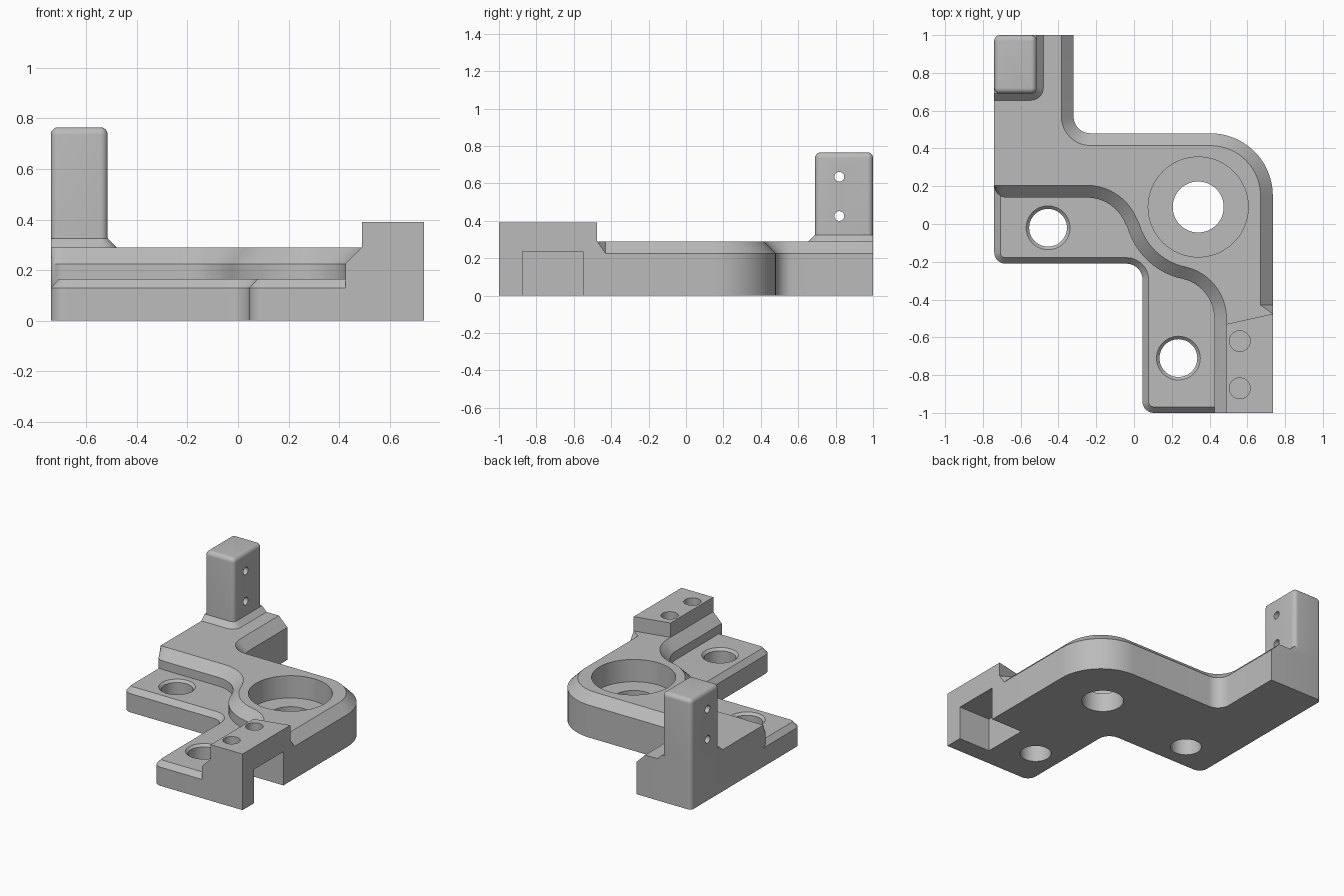
import bpy, bmesh
from math import sin, cos, pi, radians, atan2, degrees

if "Cube" in bpy.data.objects:
    bpy.data.objects.remove(bpy.data.objects["Cube"], do_unlink=True)

grey = bpy.data.materials.new("plain grey")
grey.use_nodes = True
GREY = (0.5, 0.5, 0.5, 1)
grey.diffuse_color = GREY
grey.node_tree.nodes["Principled BSDF"].inputs["Base Color"].default_value = GREY


def finish(bm, name):
    bmesh.ops.recalc_face_normals(bm, faces=bm.faces)
    mesh = bpy.data.meshes.new(name)
    bm.to_mesh(mesh)
    bm.free()
    mesh.materials.append(grey)
    ob = bpy.data.objects.new(name, mesh)
    bpy.context.collection.objects.link(ob)
    return ob


def loft(name, outline, layers):
    """Stack an outline at (height, inset) layers and cap both ends."""
    bm = bmesh.new()
    rings = [[bm.verts.new((x, y, z)) for x, y in outline(o)] for z, o in layers]
    for low, high in zip(rings, rings[1:]):
        for i in range(len(low)):
            bm.faces.new((low[i - 1], low[i], high[i], high[i - 1]))
    bm.faces.new(rings[0])
    bm.faces.new(rings[-1])
    return finish(bm, name)


def hull(name, points):
    bm = bmesh.new()
    for p in points:
        bm.verts.new(p)
    bmesh.ops.convex_hull(bm, input=bm.verts)
    return finish(bm, name)


def box(name, xs, ys, zs):
    return hull(name, [(x, y, z) for x in xs for y in ys for z in zs])


def arc(cx, cy, r, start, end, n=8):
    angles = [radians(start + (end - start) * i / n) for i in range(n + 1)]
    return [(cx + r * cos(a), cy + r * sin(a)) for a in angles]


def drill(x, y, layers):
    return loft("drill", lambda r: arc(x, y, r, 0, 352.5, 47), layers)


def combine(target, other, operation):
    mod = target.modifiers.new("combine", 'BOOLEAN')
    mod.operation = operation
    mod.solver = 'EXACT'
    mod.object = other
    bpy.ops.object.select_all(action='DESELECT')
    bpy.context.view_layer.objects.active = target
    target.select_set(True)
    bpy.ops.object.modifier_apply(modifier=mod.name)
    bpy.data.objects.remove(other, do_unlink=True)


# Centres of the arcs that make the winding step
BORE = (0.34, 0.09)
BEND_A = (-0.25, -0.08)
BEND_B = (0.21, -0.5)


def angle_to_bore(p):
    return degrees(atan2(BORE[1] - p[1], BORE[0] - p[0]))


def body_outline(o):
    a, b = angle_to_bore(BEND_A), angle_to_bore(BEND_B)
    pts = arc(-0.71, 0.97, 0.03, 180, 90, 6)
    pts += [(-0.32 - o, 1)]
    pts += arc(-0.23, 0.57, 0.09 + o, 180, 270)
    pts += arc(0.405, 0.15, 0.33 - o, 90, 0, 16)
    pts += [(0.735 - o, -1), (0.425 + o, -1)]
    pts += arc(*BEND_B, 0.215 + o, 0, b, 12)
    pts += arc(*BORE, 0.39 - o, 180 + b, 180 + a, 12)[1:]
    pts += arc(*BEND_A, 0.22 + o, a, 90, 12)[1:]
    # rounded upright corner, trimmed by the chamfer
    pts += [(x, max(y, 0.14 + o)) for x, y in arc(-0.675, 0.205, 0.065, 270, 180)]
    return pts


def plate_outline(o):
    pts = [(-0.74 + o, 0.3)]
    pts += arc(-0.68, -0.15, 0.06 - o, 180, 270)
    pts += arc(-0.04, -0.295, 0.085 + o, 90, 0)
    pts += arc(0.105, -0.94, 0.06 - o, 180, 270)
    pts += [(0.6, -1 + o), (0.6, -0.4), (0.3, 0.1), (-0.2, 0.3)]
    return pts


# Raised body, low plate and end block
bracket = loft("bracket_body", body_outline, [(0, 0), (0.225, 0), (0.29, 0.065)])
plate = loft("plate", plate_outline, [(0, 0), (0.13, 0), (0.165, 0.032)])
combine(bracket, plate, 'UNION')
block_plan = [(0.49, -1), (0.735, -1), (0.735, -0.475), (0.49, -0.53)]
combine(bracket, loft("block", lambda o: block_plan, [(0, 0), (0.39, 0)]), 'UNION')

# Sloped end of the side chamfer
runout = [(x, y, 0.2) for x in (0.67, 0.735) for y in (-0.5, -0.43)]
runout += [(0.67, -0.43, 0.29), (0.735, -0.43, 0.225), (0.735, -0.475, 0.29),
           (0.67, -0.5, 0.29), (0.735, -0.5, 0.29)]
combine(bracket, hull("runout", runout), 'UNION')

# Bore, bolt holes, blind holes and side slot
cutters = [drill(*BORE, [(-0.1, 0.135), (0.135, 0.135), (0.135001, 0.265), (0.5, 0.265)])]
for x, y in ((-0.455, -0.02), (0.235, -0.71)):
    cutters.append(drill(x, y, [(-0.1, 0.1), (0.149, 0.1), (0.167, 0.118), (0.3, 0.118)]))
for y in (-0.62, -0.87):
    cutters.append(drill(0.56, y, [(0.29, 0.055), (0.5, 0.055)]))
cutters.append(box("slot", (0.49, 0.9), (-0.875, -0.55), (-0.1, 0.235)))
for c in cutters:
    combine(bracket, c, 'DIFFERENCE')


# Upright post with rounded edges
def post_outline(o):
    r = 0.03 - o
    pts = []
    for cx, cy, start in ((-0.71, 0.97, 180), (-0.545, 0.97, 90),
                          (-0.545, 0.72, 0), (-0.71, 0.72, -90)):
        pts += arc(cx, cy, r, start, start - 90, 6)
    return pts


def pad_outline(o):
    pts = arc(-0.71, 0.97, 0.03, 180, 90, 6) + [(-0.48 - o, 1)]
    pts += arc(-0.545, 0.72, 0.065 - o, 0, -90, 6)
    return pts + [(-0.74, 0.655 + o)]


rounding = [(0.735 + 0.03 * sin(t), 0.029 * (1 - cos(t)))
            for t in (pi / 12 * i for i in range(7))]
post = loft("upright_post", post_outline, [(0.29, 0)] + rounding)
combine(post, loft("pad", pad_outline, [(0.29, 0), (0.325, 0.035)]), 'UNION')

# Cross holes through the post
for z in (0.425, 0.635):
    hole = drill(0, 0, [(-0.4, 0.026), (0.4, 0.026)])
    hole.rotation_euler = (0, pi / 2, 0)
    hole.location = (-0.63, 0.82, z)
    bpy.context.view_layer.update()
    combine(post, hole, 'DIFFERENCE')

for ob in (bracket, post):
    bpy.ops.object.select_all(action='DESELECT')
    bpy.context.view_layer.objects.active = ob
    ob.select_set(True)
    bpy.ops.object.shade_smooth_by_angle(angle=radians(30))
